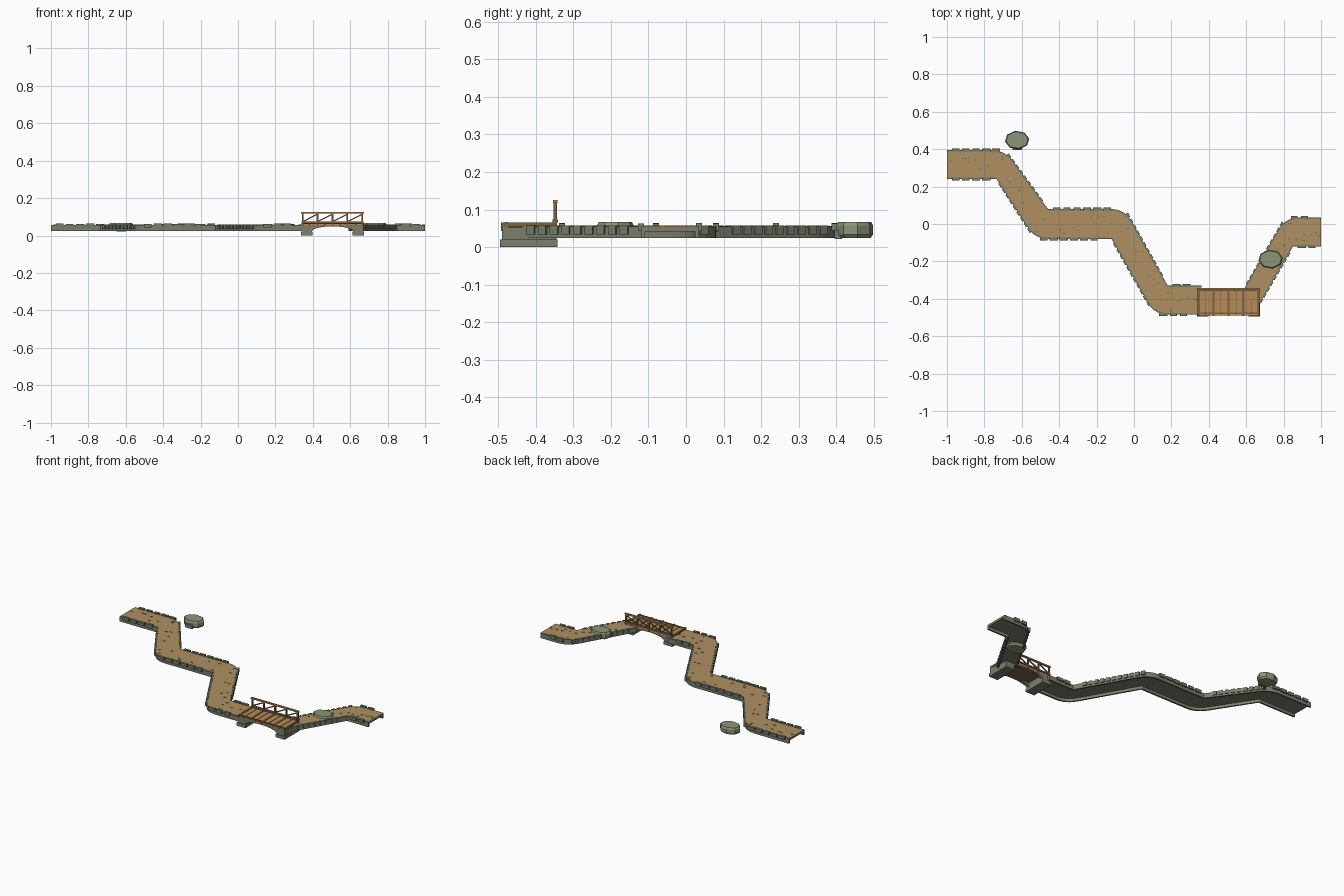
import bpy, bmesh, math, random
from mathutils import Vector, Matrix

cube = bpy.data.objects.get("Cube")
if cube:
    bpy.data.objects.remove(cube, do_unlink=True)
random.seed(4)


def material(name, color):
    m = bpy.data.materials.new(name)
    m.use_nodes = True
    m.diffuse_color = (*color, 1)
    m.node_tree.nodes["Principled BSDF"].inputs["Base Color"].default_value = (*color, 1)
    return m


SAND = material("sand path", (0.43, 0.28, 0.12))
STONE = material("wall stone", (0.20, 0.21, 0.15))
BLOCK = material("curb stone", (0.17, 0.21, 0.15))
ROCK = material("boulder stone", (0.26, 0.30, 0.19))
PLANK = material("plank wood", (0.46, 0.26, 0.10))
TIMBER = material("dark timber", (0.22, 0.12, 0.05))


def finish(bm, name, mat):
    bmesh.ops.remove_doubles(bm, verts=bm.verts, dist=0.0002)
    bmesh.ops.recalc_face_normals(bm, faces=bm.faces)
    mesh = bpy.data.meshes.new(name)
    bm.to_mesh(mesh)
    bm.free()
    mesh.materials.append(mat)
    ob = bpy.data.objects.new(name, mesh)
    bpy.context.collection.objects.link(ob)
    return ob


def add_box(bm, center, size, rot=None):
    mat = Matrix.Translation(center) @ (rot or Matrix()) @ Matrix.Diagonal((*size, 1))
    bmesh.ops.create_cube(bm, size=1, matrix=mat)


def box(name, mat, x, y, z):
    bm = bmesh.new()
    lo, hi = Vector((x[0], y[0], z[0])), Vector((x[1], y[1], z[1]))
    add_box(bm, (lo + hi) / 2, hi - lo)
    return finish(bm, name, mat)


def prism(name, mat, outline, y0, y1):
    """Extrude an x-z outline along y."""
    bm = bmesh.new()
    f = bm.faces.new([bm.verts.new((x, y0, z)) for x, z in outline])
    ext = bmesh.ops.extrude_face_region(bm, geom=[f])["geom"]
    bmesh.ops.translate(bm, vec=(0, y1 - y0, 0),
                        verts=[v for v in ext if isinstance(v, bmesh.types.BMVert)])
    return finish(bm, name, mat)


def rounded_edges(left, right, outer):
    """Round the outer side of each bend; the inner side stays a sharp corner."""
    edges = ([], [])
    for i, pair in enumerate(zip(left, right)):
        for side, pts in enumerate((left, right)):
            p = Vector(pts[i])
            if i in outer and outer[i] == side:
                a = p + (Vector(pts[i - 1]) - p).normalized() * 0.075
                b = p + (Vector(pts[i + 1]) - p).normalized() * 0.075
                for k in range(7):
                    t = k / 6
                    edges[side].append(a * (1 - t) ** 2 + p * 2 * t * (1 - t) + b * t * t)
            else:
                edges[side].extend([p] * (7 if i in outer else 1))
    return edges


def ribbon(name, mat, edges, f0, f1, z0, z1):
    """Solid strip between two fractions of the road width."""
    bm = bmesh.new()
    rings = []
    for a, b in zip(*edges):
        p, q = a.lerp(b, f0), a.lerp(b, f1)
        rings.append([bm.verts.new((*c, z)) for c, z in ((p, z0), (q, z0), (q, z1), (p, z1))])
    for r, s in zip(rings, rings[1:]):
        for k in range(4):
            n = (k + 1) % 4
            bm.faces.new((r[k], r[n], s[n], s[k]))
    bm.faces.new(rings[0])
    bm.faces.new(rings[-1])
    return finish(bm, name, mat)


def curb_stones(name, points):
    """Loose blocks along the straight runs of one road edge."""
    bm = bmesh.new()
    for a, b in zip(points, points[1:]):
        a, b = Vector(a), Vector(b)
        d = b - a
        flat = abs(d.y) < 0.01
        step = 0.054 if flat else 0.036
        margin = 0.04
        count = int((d.length - margin) / step)
        rot = Matrix.Rotation(math.atan2(d.y, d.x), 4, "Z")
        for k in range(count):
            c = a + d.normalized() * (margin / 2 + (k + 0.5) * step)
            if flat:
                size, z = (random.uniform(0.036, 0.046), 0.016, random.uniform(0.018, 0.022)), 0.053
            else:
                size, z = (0.024, 0.012, 0.024), 0.046
            add_box(bm, (*c, z), size, rot)
    finish(bm, name, BLOCK)


def pebbles(name, left, right, count):
    bm = bmesh.new()
    for a0, a1, b0, b1 in zip(left, left[1:], right, right[1:]):
        for k in range(count):
            t, w = (k + random.random()) / count, random.uniform(0.15, 0.85)
            c = Vector(a0).lerp(Vector(a1), t).lerp(Vector(b0).lerp(Vector(b1), t), w)
            add_box(bm, (*c, 0.056), (0.014, 0.006, 0.004))
    finish(bm, name, BLOCK)


def road(prefix, left, right, outer):
    edges = rounded_edges(left, right, outer)
    ribbon(prefix + "_bed", STONE, edges, 0.02, 0.98, 0.042, 0.053)
    ribbon(prefix + "_surface", SAND, edges, 0.05, 0.95, 0.052, 0.056)
    ribbon(prefix + "_left_wall", STONE, edges, 0, 0.07, 0.024, 0.055)
    ribbon(prefix + "_right_wall", STONE, edges, 0.93, 1, 0.024, 0.055)
    curb_stones(prefix + "_left_curb", left)
    curb_stones(prefix + "_right_curb", right)
    pebbles(prefix + "_pebbles", left, right, 7)


# Winding road on both sides of the bridge
road("long_road",
     [(-1, .395), (-.69, .395), (-.46, .08), (-.05, .08), (.18, -.33), (.36, -.33)],
     [(-1, .24), (-.735, .24), (-.53, -.08), (-.12, -.08), (.11, -.485), (.36, -.485)],
     {1: 0, 2: 1, 3: 0, 4: 1})
road("short_road",
     [(.59, -.345), (.81, .035), (1, .035)],
     [(.66, -.445), (.85, -.12), (1, -.12)], {1: 0})


# Boulders with chamfered tops
def boulder(name, cx, cy, rx, ry):
    bm = bmesh.new()
    rings = []
    for z, s in ((0.024, 0.86), (0.034, 1), (0.056, 1), (0.067, 0.9)):
        rings.append([bm.verts.new((cx + rx * s * math.cos(math.tau * (k + 0.2) / 8),
                                    cy + ry * s * math.sin(math.tau * (k + 0.2) / 8), z))
                      for k in range(8)])
    for r, s in zip(rings, rings[1:]):
        for k in range(8):
            n = (k + 1) % 8
            bm.faces.new((r[k], r[n], s[n], s[k]))
    bm.faces.new(rings[0])
    bm.faces.new(rings[-1])
    finish(bm, name, ROCK)


boulder("back_boulder", -0.625, 0.449, 0.066, 0.05)
boulder("road_boulder", 0.73, -0.188, 0.066, 0.05)
box("boulder_foot_stone", BLOCK, (-.65, -.60), (.395, .415), (.022, .045))

# Bridge abutments and side arches
X0, X1, Y0, Y1 = 0.34, 0.67, -0.49, -0.345
for name, a, b in (("right", X0, 0.395), ("left", 0.615, X1)):
    box(name + "_abutment_base", STONE, (a - .004, b + .004), (Y0 - .005, Y1 + .003), (0, .02))
    box(name + "_abutment", STONE, (a, b), (Y0, Y1), (.02, .052))
arch = [(X0, .055), (X0, .022), (.395, .022)]
arch += [(.505 - .11 * math.cos(math.pi * k / 10), .022 + .027 * math.sin(math.pi * k / 10))
         for k in range(1, 10)]
arch += [(.615, .022), (X1, .022), (X1, .055)]
prism("front_arch", STONE, arch, Y0, Y0 + 0.018)
prism("back_arch", STONE, arch, Y1 - 0.018, Y1)

# Plank deck with cross beams
bm = bmesh.new()
for k in range(8):
    w = (X1 - X0) / 8
    add_box(bm, (X0 + w * (k + .5), (Y0 + Y1) / 2, .059), (w - .003, Y1 - Y0, .008))
finish(bm, "deck_planks", PLANK)
posts = [X0 + .006 + k * (X1 - X0 - .012) / 4 for k in range(5)]
bm = bmesh.new()
for x in posts:
    add_box(bm, (x, (Y0 + Y1) / 2, .060), (.012, Y1 - Y0 + .004, .012))
for y in (Y0 + .012, Y1 - .004):
    add_box(bm, ((X0 + X1) / 2, y, .0615), (X1 - X0, .007, .011))
add_box(bm, ((X0 + X1) / 2, (Y0 + Y1) / 2, .053), (X1 - X0 - .01, Y1 - Y0 - .04, .004))
finish(bm, "deck_beams", TIMBER)

# Single railing along the back of the bridge
RY = Y1 - 0.003
bm = bmesh.new()
for x in posts:
    add_box(bm, (x, RY, .092), (.009, .009, .06))
for a, b in zip(posts, posts[1:]):
    dx, dz = b - a, .04
    rot = Matrix.Rotation(-math.atan2(dz, dx), 4, "Y")
    add_box(bm, ((a + b) / 2, RY, .094), (math.hypot(dx, dz), .006, .006), rot)
finish(bm, "railing_posts", TIMBER)
box("railing_top", PLANK, (X0 - .003, X1 + .003), (RY - .006, RY + .006), (.117, .125))
box("railing_bottom", TIMBER, (X0, X1), (RY - .007, RY + .007), (.065, .074))
